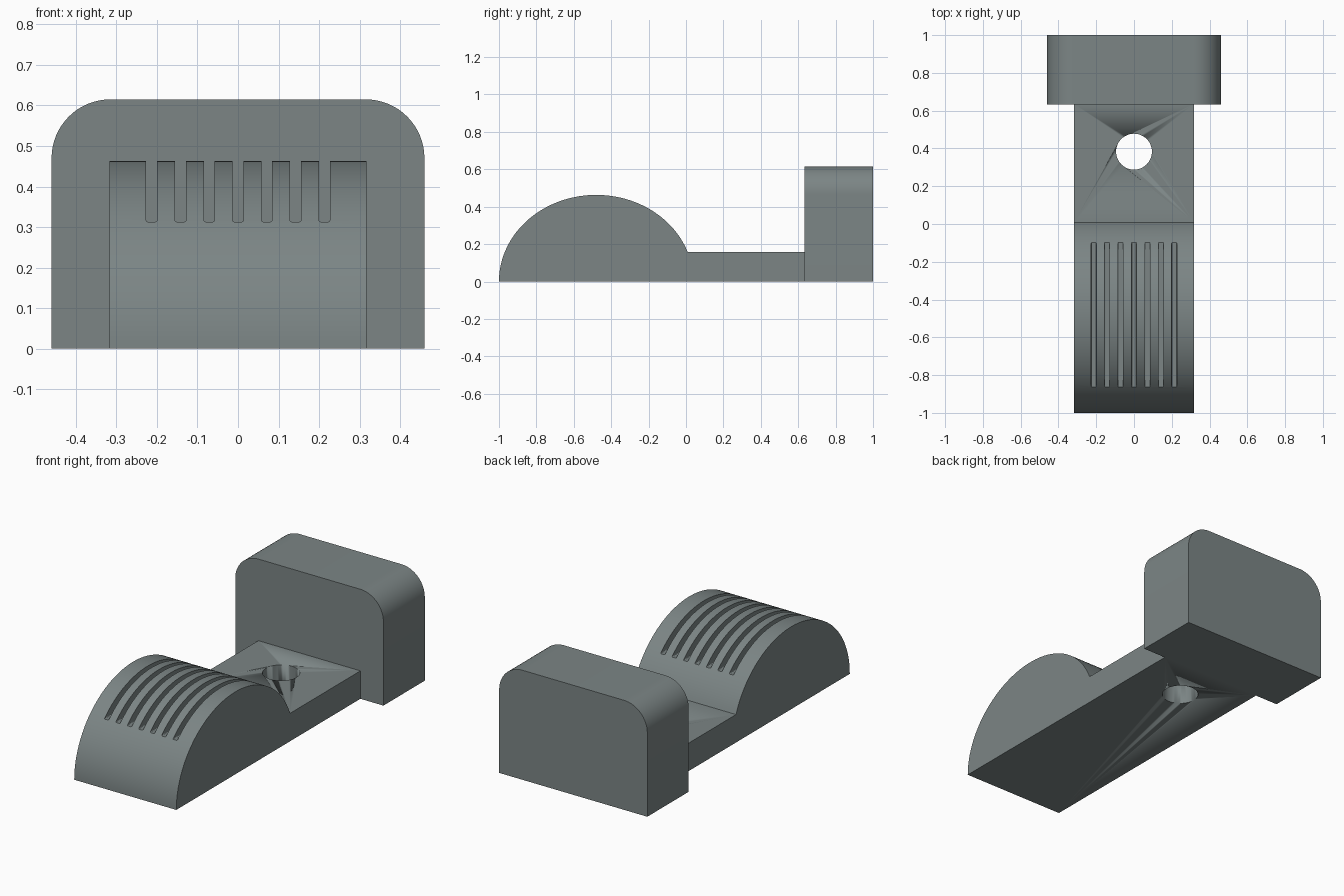
import bpy, bmesh, math

if "Cube" in bpy.data.objects:
    bpy.data.objects.remove(bpy.data.objects["Cube"])

grey = bpy.data.materials.new("slate_grey")
grey.diffuse_color = (0.20, 0.235, 0.235, 1)
grey.use_nodes = True
grey.node_tree.nodes["Principled BSDF"].inputs["Base Color"].default_value = grey.diffuse_color


def prism(name, pts, axis, lo, hi):
    """Extrude a 2D outline along x (points are y,z), y (x,z) or z (x,y)."""
    place = {"x": lambda a, b, t: (t, a, b),
             "y": lambda a, b, t: (a, t, b),
             "z": lambda a, b, t: (a, b, t)}[axis]
    bm = bmesh.new()
    low = [bm.verts.new(place(a, b, lo)) for a, b in pts]
    high = [bm.verts.new(place(a, b, hi)) for a, b in pts]
    bm.faces.new(low)
    bm.faces.new(high)
    for i in range(len(pts)):
        j = (i + 1) % len(pts)
        bm.faces.new((low[i], low[j], high[j], high[i]))
    bmesh.ops.recalc_face_normals(bm, faces=bm.faces)
    mesh = bpy.data.meshes.new(name)
    bm.to_mesh(mesh)
    bm.free()
    mesh.materials.append(grey)
    obj = bpy.data.objects.new(name, mesh)
    bpy.context.collection.objects.link(obj)
    return obj


def arc(cx, cy, rx, ry, a0, a1, n):
    return [(cx + rx * math.cos(a0 + (a1 - a0) * i / n),
             cy + ry * math.sin(a0 + (a1 - a0) * i / n)) for i in range(n + 1)]


def cut(target, cutter):
    cutter.hide_render = True
    cutter.hide_set(True)
    mod = target.modifiers.new(cutter.name, "BOOLEAN")
    mod.operation = "DIFFERENCE"
    mod.solver = "EXACT"
    mod.object = cutter


def smooth(obj):
    bpy.ops.object.select_all(action="DESELECT")
    obj.select_set(True)
    bpy.context.view_layer.objects.active = obj
    bpy.ops.object.shade_smooth_by_angle(angle=math.radians(30))


# Domed grip running back into a flat neck
PLATE_Z, RY, RZ, CY = 0.157, 0.52, 0.463, -0.48
end = math.asin(PLATE_Z / RZ)
profile = arc(CY, 0, RY, RZ, math.pi, end, 64) + [(0.635, PLATE_Z), (0.635, 0)]
body = prism("grip_and_neck", profile, "x", -0.317, 0.317)
smooth(body)

# Row of narrow slots with a level floor
for k in range(-3, 4):
    x = k * 0.071
    r, w, z = 0.004, 0.0135, 0.313
    outline = (arc(x - w + r, z + r, r, r, math.pi, 1.5 * math.pi, 3)
               + arc(x + w - r, z + r, r, r, 1.5 * math.pi, 2 * math.pi, 3)
               + [(x + w, 0.6), (x - w, 0.6)])
    cut(body, prism(f"slot_cutter_{k + 4}", outline, "y", -1.1, 0.1))

# Round hole through the neck
hole = prism("hole_cutter", arc(0, 0.383, 0.095, 0.095, 0, 2 * math.pi, 48)[:-1],
             "z", -0.2, 0.3)
smooth(hole)
cut(body, hole)

# Upright end block with rounded top corners
R, W, H = 0.145, 0.46, 0.615
block_outline = ([(-W, 0), (W, 0)]
                 + arc(W - R, H - R, R, R, 0, math.pi / 2, 16)
                 + arc(R - W, H - R, R, R, math.pi / 2, math.pi, 16))
smooth(prism("end_block", block_outline, "y", 0.633, 1.0))
